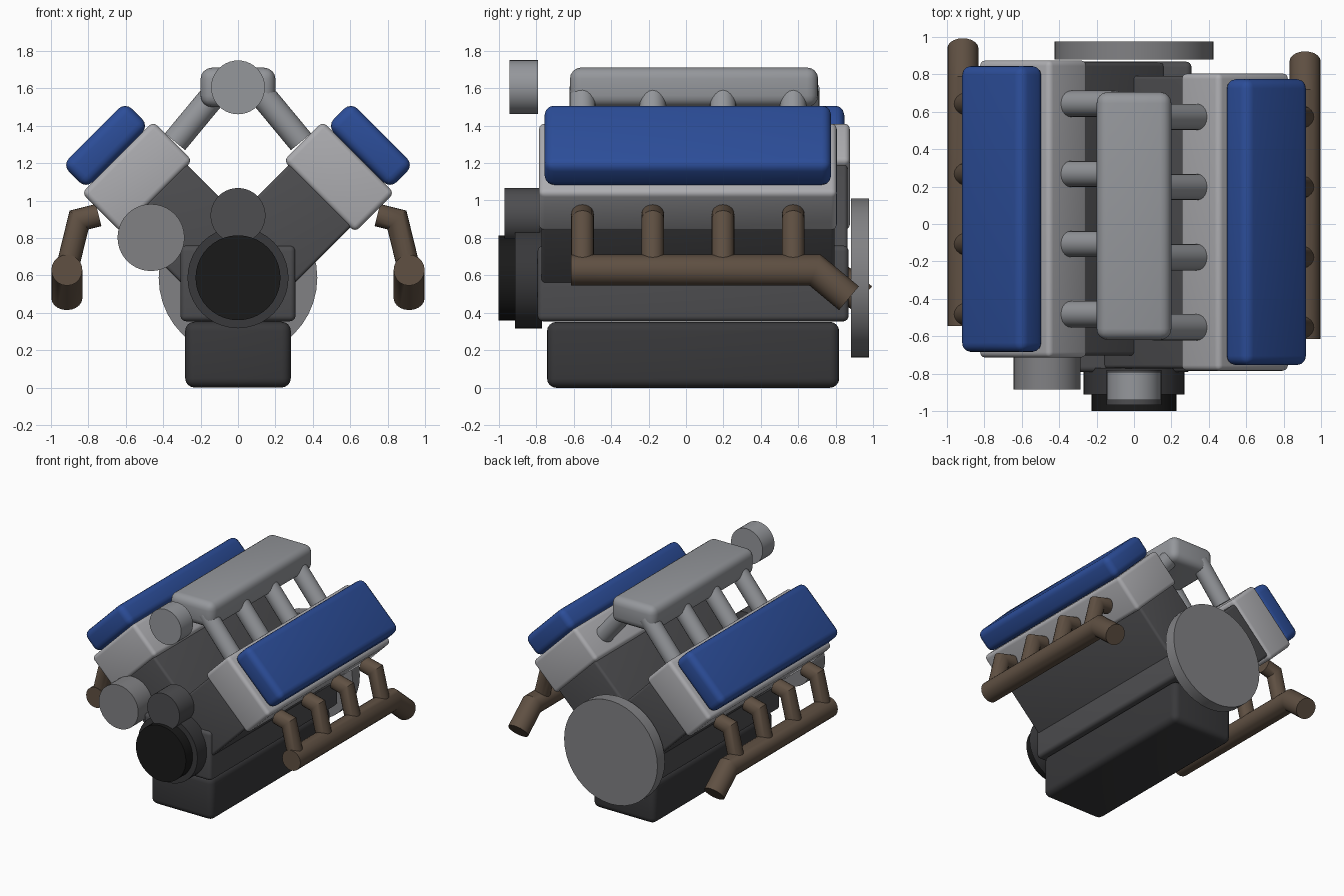
import bpy, bmesh, math
from mathutils import Vector, Matrix

if "Cube" in bpy.data.objects:
    bpy.data.objects.remove(bpy.data.objects["Cube"])

CRANK_Z = 0.587
SIDES = ((1, 0.01, "right"), (-1, 0.08, "left"))   # x sign, bank centre y, name


def material(name, rgb):
    m = bpy.data.materials.new(name)
    m.diffuse_color = (*rgb, 1)
    m.use_nodes = True
    m.node_tree.nodes["Principled BSDF"].inputs["Base Color"].default_value = m.diffuse_color
    return m


BLUE = material("blue_paint", (0.025, 0.075, 0.32))
BROWN = material("burnt_pipe", (0.115, 0.08, 0.055))
IRON = material("dark_iron", (0.075, 0.075, 0.08))
PAN = material("pan_black", (0.04, 0.04, 0.043))
RUBBER = material("rubber_black", (0.01, 0.01, 0.01))
ALLOY = material("alloy", (0.42, 0.42, 0.44))
CAST = material("cast_grey", (0.3, 0.31, 0.33))
STEEL = material("steel", (0.22, 0.22, 0.23))


def finish(name, bm, mat):
    bmesh.ops.recalc_face_normals(bm, faces=bm.faces)
    for f in bm.faces:
        f.smooth = True
    me = bpy.data.meshes.new(name)
    bm.to_mesh(me)
    bm.free()
    me.set_sharp_from_angle(angle=math.radians(35))
    me.materials.append(mat)
    ob = bpy.data.objects.new(name, me)
    bpy.context.collection.objects.link(ob)
    return ob


def box(name, centre, size, bevel, mat, tilt=0.0):
    bm = bmesh.new()
    bmesh.ops.create_cube(bm, size=1, matrix=Matrix.Diagonal((*size, 1)))
    bmesh.ops.bevel(bm, geom=bm.edges[:], offset=bevel, segments=4, profile=0.5,
                    affect='EDGES')
    bm.transform(Matrix.Rotation(tilt, 4, 'Y'))
    ob = finish(name, bm, mat)
    ob.location = centre
    return ob


def tubes(name, paths, radius, plane_normal, mat, n=20):
    """Mitred round tubes along planar paths, all in one object."""
    bm = bmesh.new()
    b = Vector(plane_normal)
    for path in paths:
        pts = [Vector(p) for p in path]
        dirs = [(q - p).normalized() for p, q in zip(pts, pts[1:])]
        rings = []
        for i, p in enumerate(pts):
            d0, d1 = dirs[max(i - 1, 0)], dirs[min(i, len(dirs) - 1)]
            t = (d0 + d1).normalized()
            side = b.cross(t) / t.dot(d0)
            rings.append([bm.verts.new(p + radius * (math.cos(a) * side + math.sin(a) * b))
                          for a in (2 * math.pi * k / n for k in range(n))])
        for r0, r1 in zip(rings, rings[1:]):
            for k in range(n):
                j = (k + 1) % n
                bm.faces.new((r0[k], r0[j], r1[j], r1[k]))
        bm.faces.new(rings[0])
        bm.faces.new(rings[-1])
    return finish(name, bm, mat)


def disc(name, x, z, radius, y0, y1, mat):
    return tubes(name, [[(x, y0, z), (x, y1, z)]], radius, (1, 0, 0), mat, 40)


# Lower end
box("oil_pan", (0, 0.038, 0.176), (0.565, 1.56, 0.352), 0.05, PAN)
box("crankcase", (0, 0.038, 0.557), (0.615, 1.66, 0.405), 0.03, IRON)
disc("flywheel", 0, CRANK_Z, 0.424, 0.88, 0.976, STEEL)

# Front accessories
disc("crank_damper", 0, CRANK_Z, 0.27, -0.912, -0.77, PAN)
disc("crank_pulley", 0, CRANK_Z, 0.227, -1.0, -0.9, RUBBER)
disc("water_pump", 0, 0.92, 0.147, -0.968, -0.78, IRON)
disc("alternator", -0.465, 0.802, 0.179, -0.886, -0.69, STEEL)

# Intake
box("intake_plenum", (0, 0.043, 1.605), (0.4, 1.325, 0.21), 0.06, CAST)
disc("throttle_body", 0, 1.605, 0.144, -0.942, -0.79, CAST)

# Two banks
for s, cy, side in SIDES:
    tilt = s * math.pi / 4
    axis = Vector((math.sin(tilt), 0, math.cos(tilt)))
    base = Vector((0, cy, CRANK_Z))
    ports = [cy + 0.375 * (i - 1.5) for i in range(4)]

    box(f"cylinder_bank_{side}", base + axis * 0.315, (0.47, 1.565, 0.63), 0.02, IRON, tilt)
    box(f"cylinder_head_{side}", base + axis * 0.763, (0.54, 1.59, 0.296), 0.03, ALLOY, tilt)
    box(f"valve_cover_{side}", base + axis * 1.001, (0.475, 1.53, 0.18), 0.05, BLUE, tilt)

    # Intake runners
    tubes(f"intake_runners_{side}",
          [[(s * 0.1, y, 1.6), (s * 0.337, y, 1.314)] for y in ports],
          0.07, (0, 1, 0), CAST)

    # Exhaust
    tubes(f"exhaust_ports_{side}",
          [[(s * 0.745, y, 0.922), (s * 0.85, y, 0.896), (s * 0.915, y, 0.63)] for y in ports],
          0.061, (0, 1, 0), BROWN)
    tubes(f"exhaust_collector_{side}",
          [[(s * 0.915, cy - 0.625, 0.628), (s * 0.915, cy + 0.68, 0.628),
            (s * 0.915, cy + 0.86, 0.478)]],
          0.083, (1, 0, 0), BROWN)
